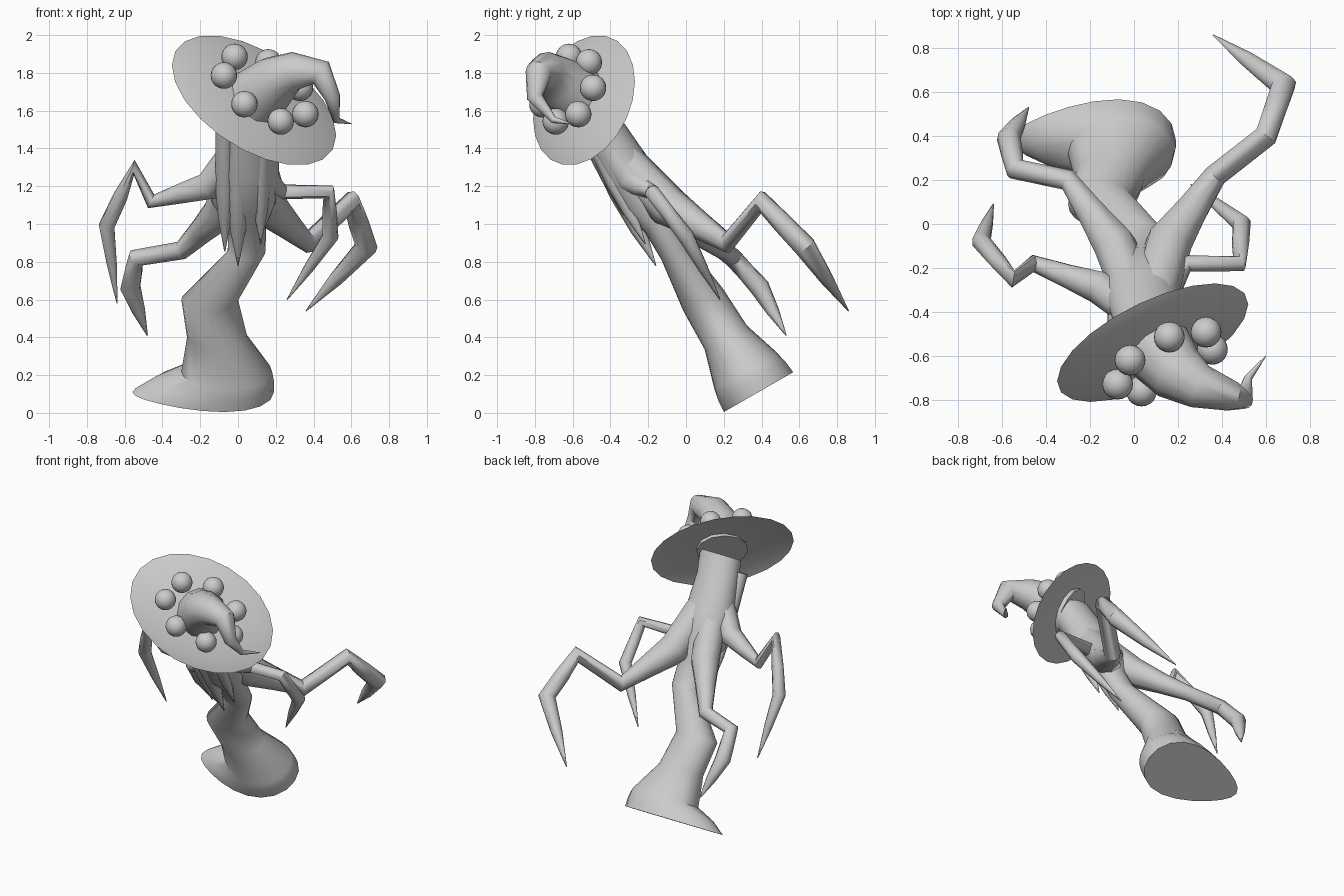
import bpy, bmesh, math
from mathutils import Vector

cube = bpy.data.objects.get("Cube")
if cube:
    bpy.data.objects.remove(cube, do_unlink=True)

colour = (0.6, 0.6, 0.6, 1)
grey = bpy.data.materials.new("plain_grey")
grey.use_nodes = True
grey.diffuse_color = colour
grey.node_tree.nodes["Principled BSDF"].inputs["Base Color"].default_value = colour


def finish(name, bm):
    """Turn a bmesh into a grey object with smooth shading."""
    bmesh.ops.recalc_face_normals(bm, faces=bm.faces)
    mesh = bpy.data.meshes.new(name)
    bm.to_mesh(mesh)
    bm.free()
    mesh.materials.append(grey)
    part = bpy.data.objects.new(name, mesh)
    bpy.context.collection.objects.link(part)
    bpy.ops.object.select_all(action='DESELECT')
    part.select_set(True)
    bpy.context.view_layer.objects.active = part
    bpy.ops.object.shade_smooth_by_angle(angle=math.radians(50))


def circle(sides):
    """Angles of evenly spaced points around a ring."""
    return [math.tau * k / sides for k in range(sides)]


def loft(name, rings):
    """Skin a list of equal rings of points and cap both ends."""
    bm = bmesh.new()
    rows = [[bm.verts.new(point) for point in ring] for ring in rings]
    for low, high in zip(rows, rows[1:]):
        for i in range(len(low)):
            bm.faces.new((low[i - 1], low[i], high[i], high[i - 1]))
    bm.faces.new(rows[0])
    bm.faces.new(rows[-1])
    finish(name, bm)


def tube(name, points, radii, sides=8):
    """Tapered limb that follows the points."""
    steps = [(b - a).normalized() for a, b in zip(points, points[1:])]
    axis = steps[0].orthogonal()
    rings = []
    for point, radius, before, after in zip(points, radii, steps[:1] + steps, steps + steps[-1:]):
        tangent = (before + after).normalized()
        axis = (axis - tangent * axis.dot(tangent)).normalized()
        side = tangent.cross(axis)
        rings.append([point + radius * (axis * math.cos(a) + side * math.sin(a))
                      for a in circle(sides)])
    loft(name, rings)


def arc(start, end, bulge, count=4):
    """Points from start towards end, pushed sideways most in the middle."""
    for k in range(count):
        t = k / count
        yield start.lerp(end, t) + bulge * (1 - abs(2 * t - 1))


# Leaning trunk that flares into an egg-shaped foot: height, x, half width
LEAN = Vector((0, 0.87, 0.5))
rings = []
for z, x, width in ((1.63, 0.09, 0.15), (1.5, 0.06, 0.15), (1.3, 0.04, 0.17),
                    (1.12, 0.03, 0.17), (1, 0.05, 0.1), (0.85, 0.045, 0.1),
                    (0.6, -0.15, 0.15), (0.4, -0.11, 0.16), (0.22, -0.06, 0.24),
                    (0.17, -0.13, 0.32), (0.11, -0.185, 0.375)):
    centre = Vector((x, 0.45 - 0.6 * z, z))
    depth = min(width * 0.8, 0.2)
    egg = max(0, width - 0.2) * 2
    rings.append([centre + Vector((width * math.cos(a), 0, 0))
                  + LEAN * depth * math.sin(a) * (1 + egg * math.cos(a))
                  for a in circle(20)])
loft("trunk_and_foot", rings)

# Thin tilted oval cap, slightly domed
middle = Vector((0.085, -0.54, 1.655))
across, upward = Vector((0.435, 0.175, -0.185)), Vector((0, 0.205, 0.29))
normal = across.cross(upward).normalized()


def on_cap(angle, size, lift):
    return middle + normal * lift + size * (across * math.cos(angle) + upward * math.sin(angle))


loft("cap", [[on_cap(a, size, lift) for a in circle(22)]
             for size, lift in ((0.1, 0.02), (0.8, 0.02), (1, 0), (0.8, 0.03), (0.3, 0.05))])

# Ring of balls around the horn
for angle in circle(7):
    bm = bmesh.new()
    bmesh.ops.create_uvsphere(bm, u_segments=20, v_segments=12, radius=0.07)
    bmesh.ops.translate(bm, verts=bm.verts, vec=on_cap(angle + 0.6, 0.51, 0.12))
    finish("cap_ball", bm)

# Curling horn at the middle of the cap
horn = [middle] + [Vector(p) for p in (
    (0.2, -0.68, 1.76), (0.3, -0.74, 1.81), (0.44, -0.78, 1.8),
    (0.5, -0.8, 1.67), (0.52, -0.7, 1.55), (0.6, -0.6, 1.53))]
last = len(horn) - 1
tube("horn", horn, [0.17 * (1 - k / last) ** 1.3 + 0.002 for k in range(last + 1)], 12)


# Jointed tendrils: sagging upper limb, raised elbow, bent claw
def tendril(name, root_x, bend, elbow, tip, bow, thick):
    root, bend, elbow, tip = map(Vector, ((root_x, -0.4, 1.4), bend, elbow, tip))
    sag = Vector((-bend.x / 6, 0, -0.06))
    points = [*arc(root, bend, sag), bend, *arc(elbow, tip, Vector((bow, 0, 0.05))), tip]
    slim = thick / 2
    radii = [thick, thick, thick, thick * 0.7, slim, slim, slim, slim * 1.1, slim * 0.7, 0.003]
    tube(name, points, radii)


tendril("back_left_tendril", 0.07, (0.37, 0.22, 0.9), (0.6, 0.4, 1.12),
        (0.36, 0.86, 0.54), 0.2, 0.11)
tendril("back_right_tendril", 0.03, (-0.3, 0.2, 0.86), (-0.54, 0.25, 0.82),
        (-0.48, 0.53, 0.41), -0.06, 0.1)
tendril("front_right_tendril", 0, (-0.46, -0.18, 1.12), (-0.55, -0.25, 1.3),
        (-0.64, 0.09, 0.58), -0.1, 0.08)
tendril("front_left_tendril", 0.13, (0.24, -0.18, 1.17), (0.48, -0.18, 1.17),
        (0.26, 0.18, 0.6), 0.12, 0.08)

# Short strands hanging down the front
for x, length, radius in ((-0.07, 0.9, 0.05), (0, 1, 0.06), (0.12, 0.85, 0.05)):
    start = Vector((x, -0.53, 1.54))
    end = start + Vector((0, 0.37, -0.76)) * length
    tube("front_strand", [*arc(start, end, Vector()), end],
         [radius, radius, radius, radius * 0.7, 0.003])
